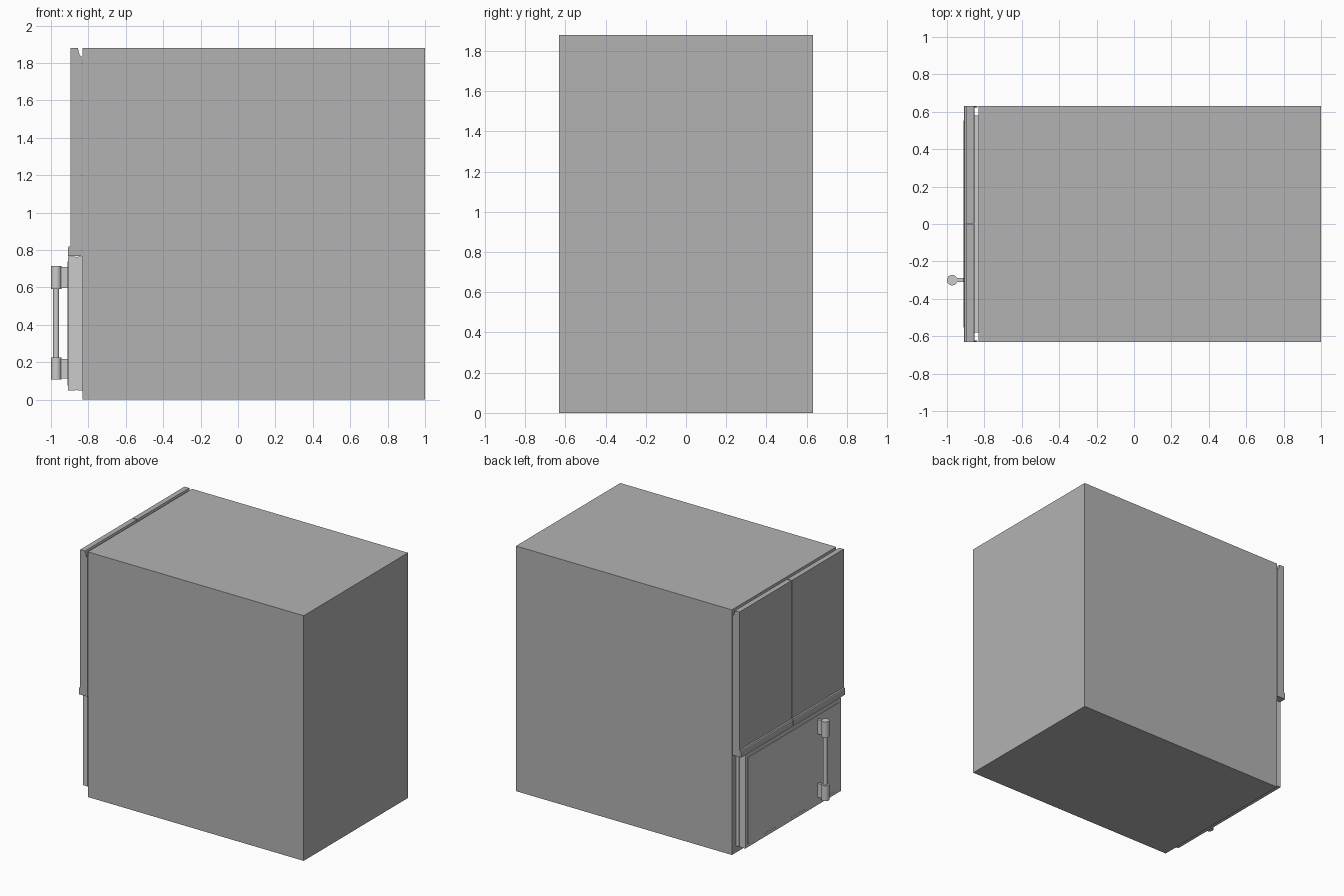
import bpy, bmesh

if "Cube" in bpy.data.objects:
    bpy.data.objects.remove(bpy.data.objects["Cube"])


def finish(name, bm):
    bmesh.ops.recalc_face_normals(bm, faces=bm.faces)
    me = bpy.data.meshes.new(name)
    bm.to_mesh(me)
    bm.free()
    ob = bpy.data.objects.new(name, me)
    bpy.context.collection.objects.link(ob)
    return ob


def box_bm(x0, x1, y0, y1, z0, z1):
    bm = bmesh.new()
    bmesh.ops.create_cube(bm, size=1)
    for v in bm.verts:
        v.co.x = x0 if v.co.x < 0 else x1
        v.co.y = y0 if v.co.y < 0 else y1
        v.co.z = z0 if v.co.z < 0 else z1
    return bm


def box(name, *dims):
    return finish(name, box_bm(*dims))


def extrude_y(name, profile, y0, y1):
    bm = bmesh.new()
    face = bm.faces.new([bm.verts.new((x, y0, z)) for x, z in profile])
    ext = bmesh.ops.extrude_face_region(bm, geom=[face])
    for v in ext["geom"]:
        if isinstance(v, bmesh.types.BMVert):
            v.co.y = y1
    return finish(name, bm)


def post(name, x, y, r, z0, z1):
    bpy.ops.mesh.primitive_cylinder_add(vertices=32, radius=r, depth=z1 - z0,
                                        location=(x, y, (z0 + z1) / 2))
    bpy.context.object.name = name
    bpy.ops.object.shade_smooth_by_angle()


# Darker grey for cabinet and doors
dark = bpy.data.materials.new("dark_grey")
dark.diffuse_color = (0.45, 0.45, 0.45, 1)
dark.use_nodes = True
dark.node_tree.nodes["Principled BSDF"].inputs["Base Color"].default_value = dark.diffuse_color

# Main cabinet
dark_parts = [box("cabinet", -0.832, 1.0, -0.632, 0.632, 0, 1.88)]

# Pair of upper doors with a stepped lower lip, and side flanges behind them
door = [(-0.852, 0.768), (-0.908, 0.768), (-0.908, 0.812), (-0.905, 0.818),
        (-0.896, 0.822), (-0.896, 1.88), (-0.856, 1.88), (-0.852, 1.865)]
flange = [(-0.853, 0.768), (-0.836, 0.768), (-0.836, 1.838), (-0.845, 1.84),
          (-0.853, 1.866)]
for side, s in (("left", 1), ("right", -1)):
    dark_parts += [extrude_y(side + "_door", door, s * 0.003, s * 0.632),
                   extrude_y(side + "_door_flange", flange, s * 0.622, s * 0.632)]
for ob in dark_parts:
    ob.data.materials.append(dark)

# Drawer: liner, seal and front with a slightly raised panel
box("drawer_liner", -0.857, -0.832, -0.58, 0.58, 0.05, 0.765)
box("drawer_seal", -0.87, -0.857, -0.577, 0.577, 0.053, 0.762)
bm = box_bm(-0.909, -0.87, -0.58, 0.58, 0.05, 0.765)
front = min(bm.faces, key=lambda f: f.calc_center_median().x)
bmesh.ops.inset_region(bm, faces=[front], thickness=0.035)
bmesh.ops.inset_region(bm, faces=[front], thickness=0.004, depth=0.003)
finish("drawer_front", bm)

# Vertical bar handle with thick end sleeves and mounting brackets
HX, HY = -0.972, -0.3
post("handle_bar", HX, HY, 0.016, 0.2, 0.62)
for name, z0, z1 in (("lower", 0.107, 0.225), ("upper", 0.592, 0.715)):
    post(name + "_handle_sleeve", HX, HY, 0.028, z0, z1)
    box(name + "_handle_bracket", HX, -0.905, HY - 0.01, HY + 0.01, z0 + 0.006, z1 - 0.006)
